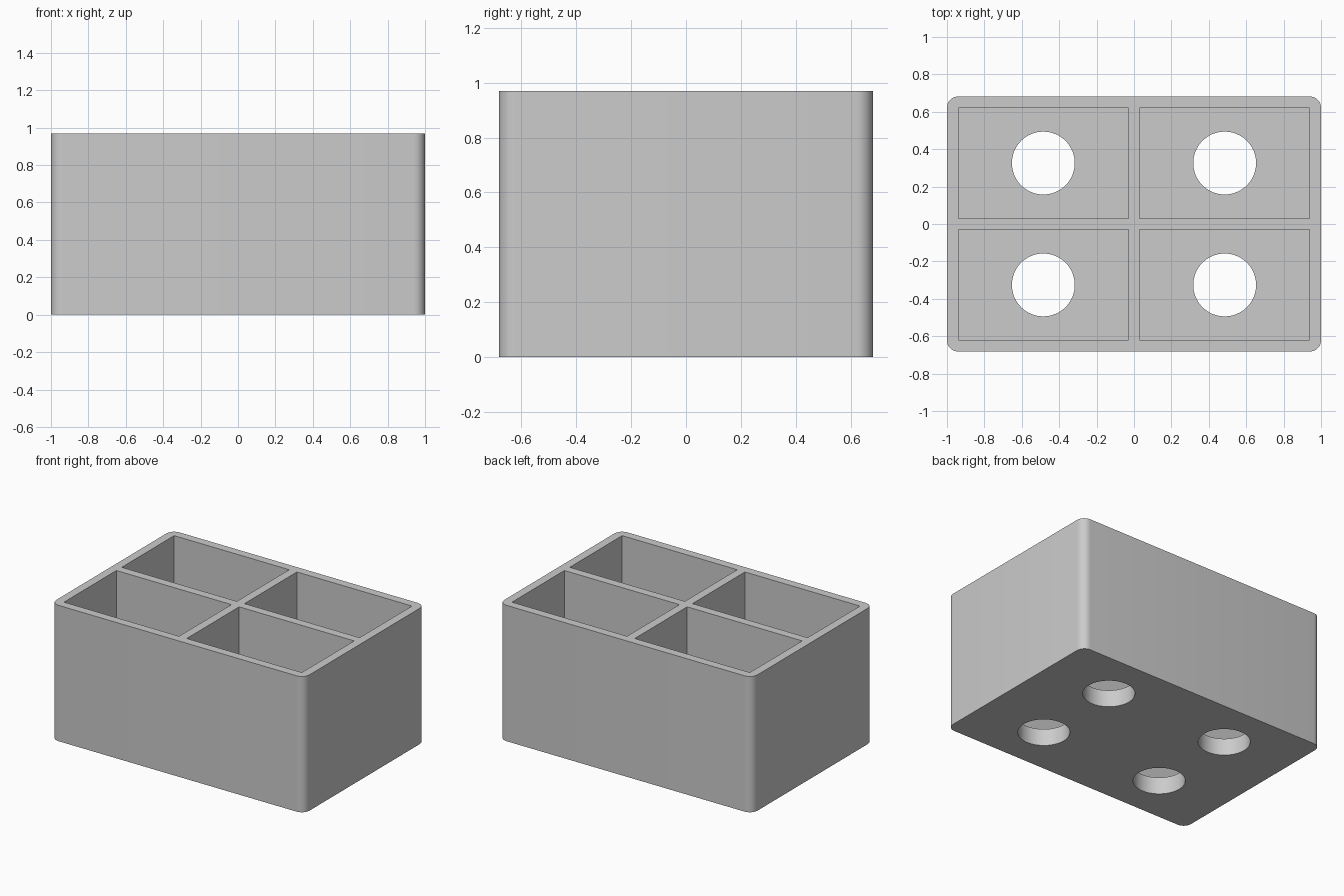
import bpy
import bmesh
import math
from mathutils import Matrix, Vector

# Main dimensions
HALF_X, HALF_Y, HEIGHT = 1.0, 0.682, 0.97
WALL, FLOOR, HOLE_RADIUS = 0.0606, 0.121, 0.168
HALF_DIVIDER = WALL / 2
CELL = Vector((HALF_X - WALL - HALF_DIVIDER, HALF_Y - WALL - HALF_DIVIDER, HEIGHT))
CENTRE = Vector((HALF_DIVIDER + CELL.x / 2, HALF_DIVIDER + CELL.y / 2))
QUADRANTS = [(sx, sy) for sx in (-1, 1) for sy in (-1, 1)]

old = bpy.data.objects.get("Cube")
if old:
    bpy.data.objects.remove(old, do_unlink=True)

# Single grey material
grey = bpy.data.materials.new("plain grey")
grey.use_nodes = True
colour = (0.6, 0.6, 0.6, 1)
grey.diffuse_color = colour
grey.node_tree.nodes["Principled BSDF"].inputs["Base Color"].default_value = colour


def add_box(bm, size, centre):
    matrix = Matrix.Translation(centre) @ Matrix.Diagonal((*size, 1))
    bmesh.ops.create_cube(bm, size=1, matrix=matrix)


def make_object(name, bm):
    mesh = bpy.data.meshes.new(name)
    bm.to_mesh(mesh)
    bm.free()
    mesh.materials.append(grey)
    obj = bpy.data.objects.new(name, mesh)
    bpy.context.collection.objects.link(obj)
    return obj


# Outer block with rounded upright corners
bm = bmesh.new()
add_box(bm, (2 * HALF_X, 2 * HALF_Y, HEIGHT), (0, 0, HEIGHT / 2))
upright = [e for e in bm.edges if abs(e.verts[0].co.z - e.verts[1].co.z) > HEIGHT / 2]
bmesh.ops.bevel(bm, geom=upright, offset=WALL, segments=8, profile=0.5, affect='EDGES')
box = make_object("divided_box", bm)

# Four open compartments
bm = bmesh.new()
for sx, sy in QUADRANTS:
    add_box(bm, CELL, (sx * CENTRE.x, sy * CENTRE.y, FLOOR + HEIGHT / 2))
compartments = make_object("compartment_cutter", bm)

# Round hole through the floor of each compartment
bm = bmesh.new()
for sx, sy in QUADRANTS:
    bmesh.ops.create_cone(bm, cap_ends=True, segments=64, radius1=HOLE_RADIUS,
                          radius2=HOLE_RADIUS, depth=4 * FLOOR,
                          matrix=Matrix.Translation((sx * CENTRE.x, sy * CENTRE.y, 0)))
holes = make_object("hole_cutter", bm)

# Cut the block, then discard the cutters
bpy.ops.object.select_all(action='DESELECT')
box.select_set(True)
bpy.context.view_layer.objects.active = box
for cutter in (compartments, holes):
    cutter.hide_render = True
    cut = box.modifiers.new(cutter.name, 'BOOLEAN')
    cut.operation = 'DIFFERENCE'
    cut.solver = 'EXACT'
    cut.object = cutter
    bpy.ops.object.modifier_apply(modifier=cut.name)
    bpy.data.objects.remove(cutter, do_unlink=True)

bpy.ops.object.shade_smooth_by_angle(angle=math.radians(30))
